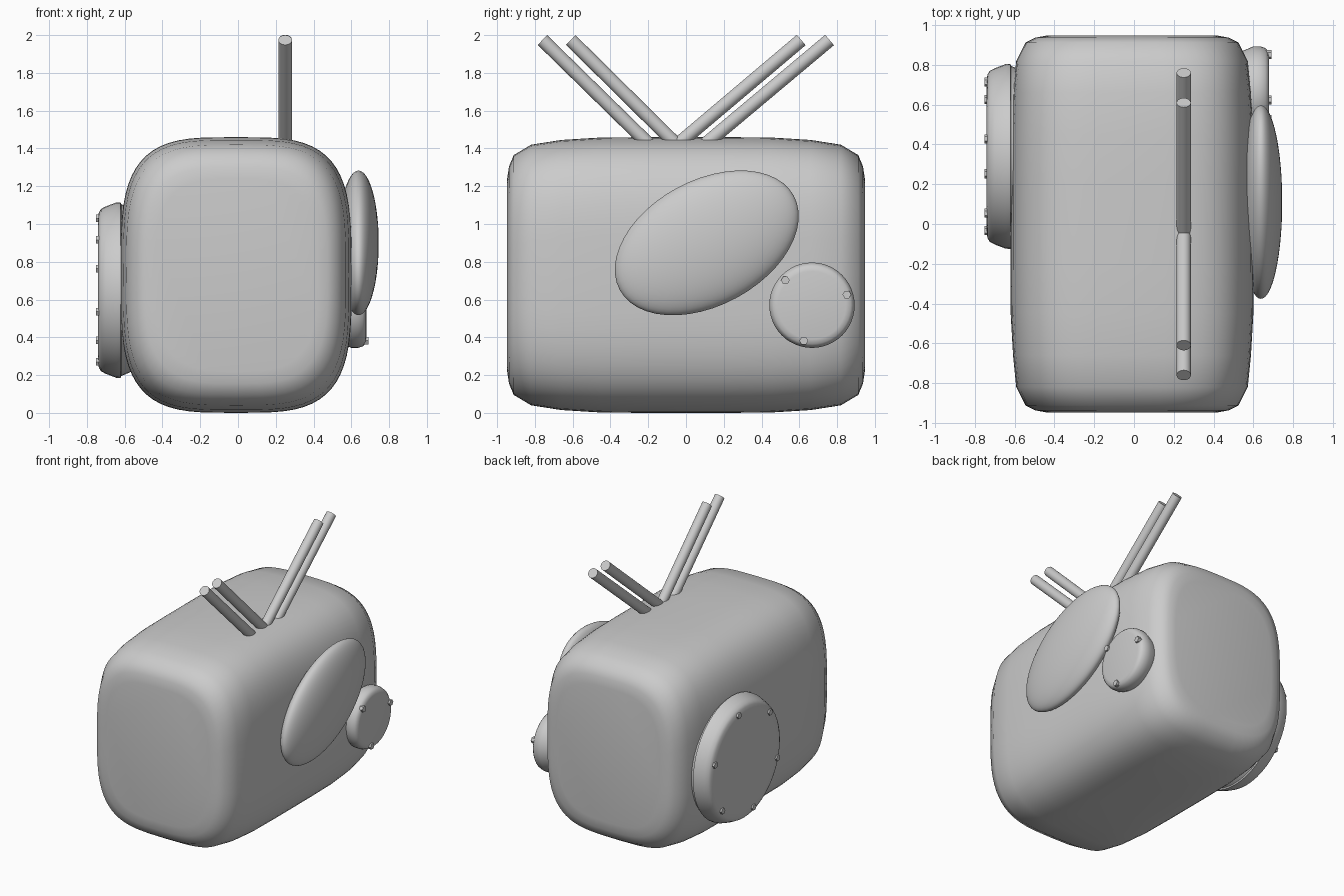
import bpy, bmesh
from math import cos, sin, pi, radians, copysign
from mathutils import Vector, Matrix

if "Cube" in bpy.data.objects:
    bpy.data.objects.remove(bpy.data.objects["Cube"])


def loft(name, rings, angle=40):
    """Skin a list of equal-length point rings and cap both ends."""
    bm = bmesh.new()
    loops = [[bm.verts.new(p) for p in ring] for ring in rings]
    n = len(loops[0])
    for a, b in zip(loops, loops[1:]):
        for i in range(n):
            j = (i + 1) % n
            bm.faces.new((a[i], a[j], b[j], b[i]))
    bm.faces.new(loops[0][::-1])
    bm.faces.new(loops[-1])
    bmesh.ops.recalc_face_normals(bm, faces=bm.faces)
    mesh = bpy.data.meshes.new(name)
    bm.to_mesh(mesh)
    bm.free()
    obj = bpy.data.objects.new(name, mesh)
    bpy.context.collection.objects.link(obj)
    bpy.ops.object.select_all(action='DESELECT')
    obj.select_set(True)
    bpy.context.view_layer.objects.active = obj
    bpy.ops.object.shade_smooth_by_angle(angle=radians(angle))
    return obj


def section(y, hw, hh, power, n=64):
    """Superellipse cross-section of the body."""
    def se(v):
        return copysign(abs(v) ** (2 / power), v)
    ring = [2 * pi * i / n for i in range(n)]
    return [(-0.01 + hw * se(cos(t)), y, 0.73 + hh * se(sin(t))) for t in ring]


def lathe_x(name, y, z, profile, n=48):
    """Revolve (x, radius) pairs about an axis along x."""
    turn = [2 * pi * i / n for i in range(n)]
    return loft(name, [[(x, y + r * cos(t), z + r * sin(t)) for t in turn] for x, r in profile])


def rod(name, a, b, radius, n=24):
    """Straight cylinder from a to b."""
    a, b = Vector(a), Vector(b)
    q = (b - a).to_track_quat('Z', 'Y')
    ring = [q @ Vector((radius * cos(2 * pi * i / n), radius * sin(2 * pi * i / n), 0)) for i in range(n)]
    return loft(name, [[p + v for v in ring] for p in (a, b)])


def bolts(name, count, y, z, radius, x0, x1):
    """Ring of hexagonal bolts on a disc."""
    for i in range(count):
        t = radians(17) + 2 * pi * i / count
        by, bz = y + radius * cos(t), z + radius * sin(t)
        rod(f"{name}_{i + 1}", (x0, by, bz), (x1, by, bz), 0.023, 6)


# Body: soft rounded box, lofted along y (y, half width, half height, squareness)
half = [(0.947, 0.43, 0.51, 3.2), (0.937, 0.485, 0.575, 3.3), (0.912, 0.535, 0.635, 3.4),
        (0.82, 0.582, 0.69, 3.5), (0.66, 0.598, 0.715, 3.6), (0.45, 0.61, 0.728, 3.6),
        (0.2, 0.612, 0.73, 3.6)]
stations = [(-y, w, h, p) for y, w, h, p in half] + half[::-1]
loft("body", [section(*s) for s in stations], 60)

# Left cover disc with six bolts
lathe_x("left_cover", 0.34, 0.65,
        [(-0.56, 0.43), (-0.618, 0.455), (-0.622, 0.465), (-0.645, 0.464), (-0.70, 0.443),
         (-0.725, 0.43), (-0.737, 0.41), (-0.741, 0.37)])
bolts("left_cover_bolt", 6, 0.34, 0.65, 0.39, -0.72, -0.752)

# Right small disc with three bolts
lathe_x("right_cover", 0.667, 0.57,
        [(0.54, 0.20), (0.60, 0.226), (0.635, 0.226), (0.66, 0.218), (0.674, 0.205), (0.679, 0.18)])
bolts("right_cover_bolt", 3, 0.667, 0.57, 0.193, 0.65, 0.692)

# Oval lens, tilted on the right side
bm = bmesh.new()
bmesh.ops.create_uvsphere(bm, u_segments=48, v_segments=32, radius=1)
bm.transform(Matrix.Rotation(pi / 2, 4, 'Y'))
bm.transform(Matrix.Diagonal((0.107, 0.524, 0.331, 1)))
bm.transform(Matrix.Translation((0.638, 0.11, 0.90)) @ Matrix.Rotation(radians(28.4), 4, 'X'))
for f in bm.faces:
    f.smooth = True
mesh = bpy.data.meshes.new("oval_lens")
bm.to_mesh(mesh)
bm.free()
bpy.context.collection.objects.link(bpy.data.objects.new("oval_lens", mesh))

# Antenna rods in two leaning pairs (base y, tip y)
for i, (y0, y1) in enumerate([(-0.225, -0.76), (-0.08, -0.61), (-0.01, 0.61), (0.135, 0.76)]):
    base, tip = Vector((0.25, y0, 1.45)), Vector((0.25, y1, 1.974))
    rod(f"antenna_rod_{i + 1}", base - (tip - base) * 0.12, tip, 0.036)
